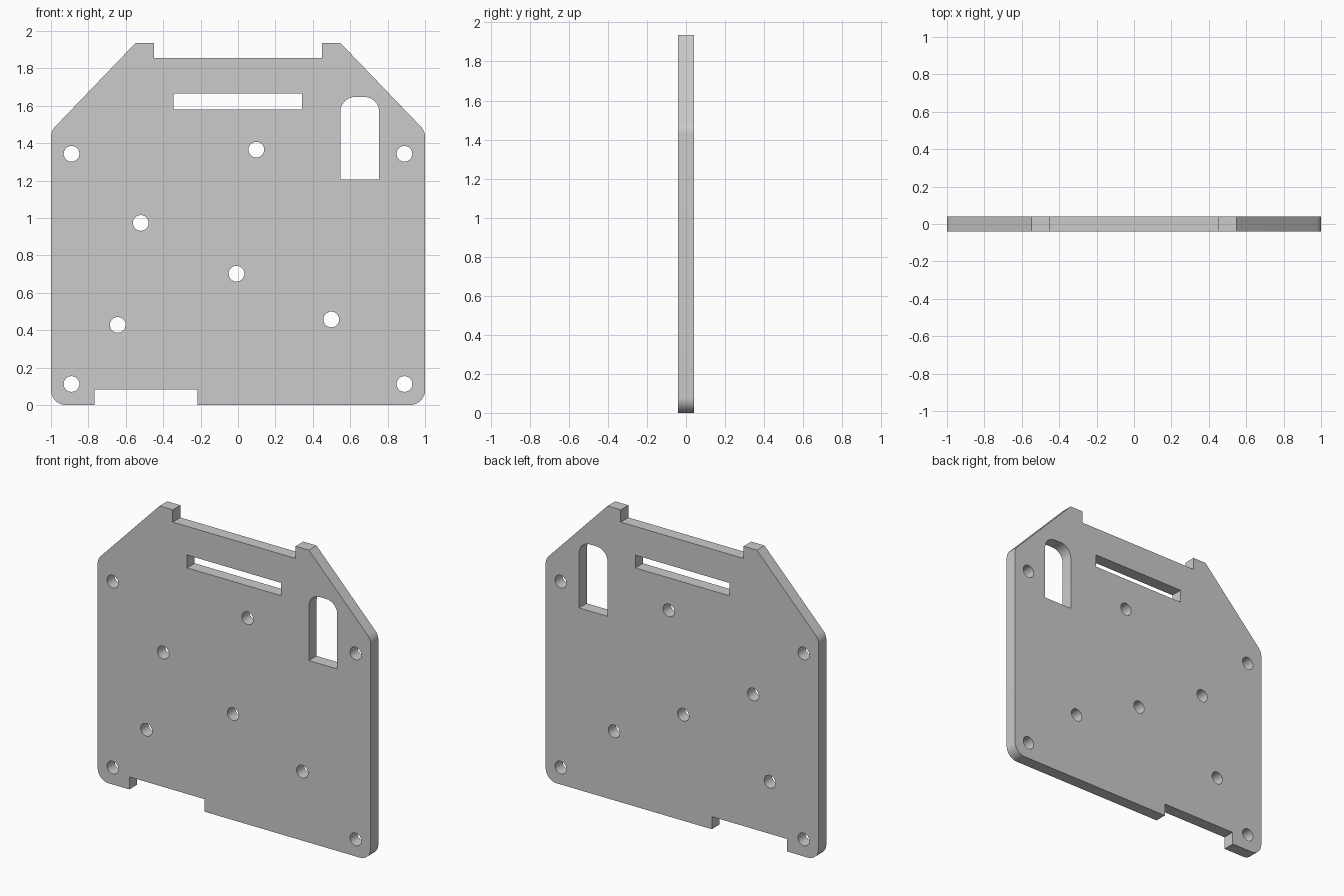
import bpy
import bmesh
from math import cos, sin, pi, tan, radians
from mathutils import Vector, Matrix

THICKNESS = 0.08
FILLET = 0.08
HOLE_RADIUS = 0.042

cube = bpy.data.objects.get("Cube")
if cube:
    bpy.data.objects.remove(cube, do_unlink=True)


def rounded(corners, steps=10):
    """Turn (x, z, radius) corners into a loop of points with arc fillets."""
    points = []
    for i, (x, z, radius) in enumerate(corners):
        corner = Vector((x, z))
        if radius == 0:
            points.append(corner)
            continue
        to_prev = (Vector(corners[i - 1][:2]) - corner).normalized()
        to_next = (Vector(corners[(i + 1) % len(corners)][:2]) - corner).normalized()
        half = to_prev.angle(to_next) / 2
        centre = corner + (to_prev + to_next).normalized() * radius / sin(half)
        start = corner + to_prev * radius / tan(half) - centre
        end = corner + to_next * radius / tan(half) - centre
        turn = start.angle_signed(end)
        for s in range(steps + 1):
            # angle_signed is clockwise-positive, so rotate by its negative
            arm = Matrix.Rotation(-turn * s / steps, 2) @ start
            points.append(centre + arm)
    return points


def circle(x, z, radius, sides=32):
    return [Vector((x + radius * cos(2 * pi * i / sides),
                    z + radius * sin(2 * pi * i / sides))) for i in range(sides)]


def extruded_plate(name, loops, thickness):
    """Fill the first loop, with the others as holes, and extrude along y."""
    curve = bpy.data.curves.new(name + "_profile", 'CURVE')
    curve.dimensions = '2D'
    curve.fill_mode = 'BOTH'
    curve.extrude = thickness / 2
    for loop in loops:
        spline = curve.splines.new('POLY')
        spline.points.add(len(loop) - 1)
        for point, co in zip(spline.points, loop):
            point.co = (co.x, co.y, 0, 1)
        spline.use_cyclic_u = True
    helper = bpy.data.objects.new(name + "_profile", curve)
    bpy.context.collection.objects.link(helper)
    bpy.context.view_layer.update()
    depsgraph = bpy.context.evaluated_depsgraph_get()
    mesh = bpy.data.meshes.new_from_object(helper.evaluated_get(depsgraph))
    bpy.data.objects.remove(helper, do_unlink=True)
    bpy.data.curves.remove(curve)

    # Stand the plate upright and weld caps to walls
    mesh.name = name
    mesh.transform(Matrix.Rotation(pi / 2, 4, 'X'))
    bm = bmesh.new()
    bm.from_mesh(mesh)
    bmesh.ops.remove_doubles(bm, verts=bm.verts, dist=0.0001)
    bmesh.ops.recalc_face_normals(bm, faces=bm.faces)
    bm.to_mesh(mesh)
    bm.free()
    obj = bpy.data.objects.new(name, mesh)
    bpy.context.collection.objects.link(obj)
    return obj


# Outer outline: bottom notch, rounded corners, sloped shoulders, top tabs
right_side = [(1, 0, FILLET), (1, 1.465, FILLET),
              (0.547, 1.936, 0), (0.45, 1.936, 0), (0.45, 1.855, 0)]
left_side = [(-x, z, r) for x, z, r in reversed(right_side)]
notch = [(-0.768, 0, 0), (-0.768, 0.083, 0), (-0.217, 0.083, 0), (-0.217, 0, 0)]
outline = rounded(right_side + left_side + notch)

# Openings: long slot and round-topped window
slot = rounded([(-0.345, 1.58, 0), (0.343, 1.58, 0),
                (0.343, 1.665, 0), (-0.345, 1.665, 0)])
window = rounded([(0.547, 1.205, 0), (0.755, 1.205, 0),
                  (0.755, 1.647, FILLET), (0.547, 1.647, FILLET)])

# Screw holes: one per corner, then the inner mounting holes
hole_centres = [(side * 0.89, z) for side in (-1, 1) for z in (0.112, 1.343)]
hole_centres += [(0.098, 1.365), (-0.52, 0.973), (-0.008, 0.702),
                 (-0.643, 0.428), (0.499, 0.457)]
holes = [circle(x, z, HOLE_RADIUS) for x, z in hole_centres]

plate = extruded_plate("mounting_plate", [outline, slot, window] + holes, THICKNESS)

bpy.ops.object.select_all(action='DESELECT')
plate.select_set(True)
bpy.context.view_layer.objects.active = plate
bpy.ops.object.shade_smooth_by_angle(angle=radians(30))
